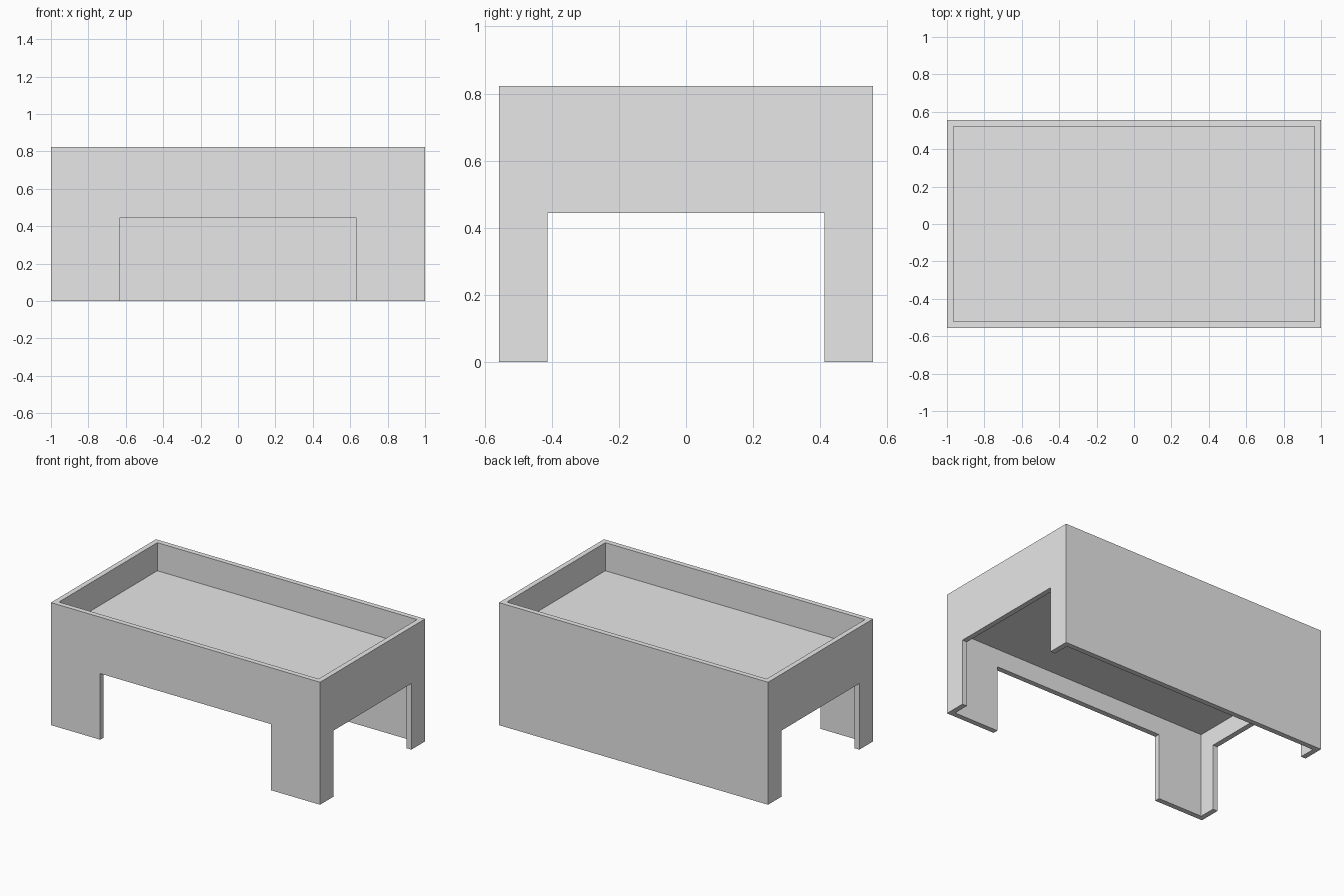
import bpy

cube = bpy.data.objects.get("Cube")
if cube:
    bpy.data.objects.remove(cube, do_unlink=True)

# Overall sizes
HX, HY, TOP = 1.0, 0.557, 0.823
WALL = 0.035
FLOOR_LOW, FLOOR_TOP = 0.565, 0.634
ARCH = 0.444      # height of the leg openings
OVER = 0.1        # cutter overshoot

grey = bpy.data.materials.new("plain_grey")
grey.use_nodes = True
grey.diffuse_color = (0.8, 0.8, 0.8, 1)
grey.node_tree.nodes["Principled BSDF"].inputs["Base Color"].default_value = (0.8, 0.8, 0.8, 1)


def box(name, low, high):
    """Axis-aligned box between two corners."""
    centre = [(a + b) / 2 for a, b in zip(low, high)]
    bpy.ops.mesh.primitive_cube_add(size=1, location=centre)
    obj = bpy.context.object
    obj.name = name
    obj.scale = [b - a for a, b in zip(low, high)]
    bpy.ops.object.transform_apply(location=True, rotation=False, scale=True)
    obj.data.materials.append(grey)
    return obj


def cut(body, name, low, high):
    """Subtract a box from the body."""
    cutter = box(name, low, high)
    cutter.hide_render = True
    mod = body.modifiers.new(name, "BOOLEAN")
    mod.operation = "DIFFERENCE"
    mod.solver = "EXACT"
    mod.object = cutter
    bpy.context.view_layer.objects.active = body
    bpy.ops.object.modifier_apply(modifier=mod.name)
    bpy.data.objects.remove(cutter, do_unlink=True)


# Tray body with legs
tray = box("tray_stand", (-HX, -HY, 0), (HX, HY, TOP))
ix, iy = HX - WALL, HY - WALL

# Tray recess above the floor and hollow below it
cut(tray, "tray_recess", (-ix, -iy, FLOOR_TOP), (ix, iy, TOP + OVER))
cut(tray, "under_hollow", (-ix, -iy, -OVER), (ix, iy, FLOOR_LOW))

# Openings through both ends, and through the front wall only
cut(tray, "end_opening", (-HX - OVER, -0.412, -OVER), (HX + OVER, 0.412, ARCH))
cut(tray, "front_opening", (-0.634, -HY - OVER, -OVER), (0.634, -iy + OVER, ARCH))
